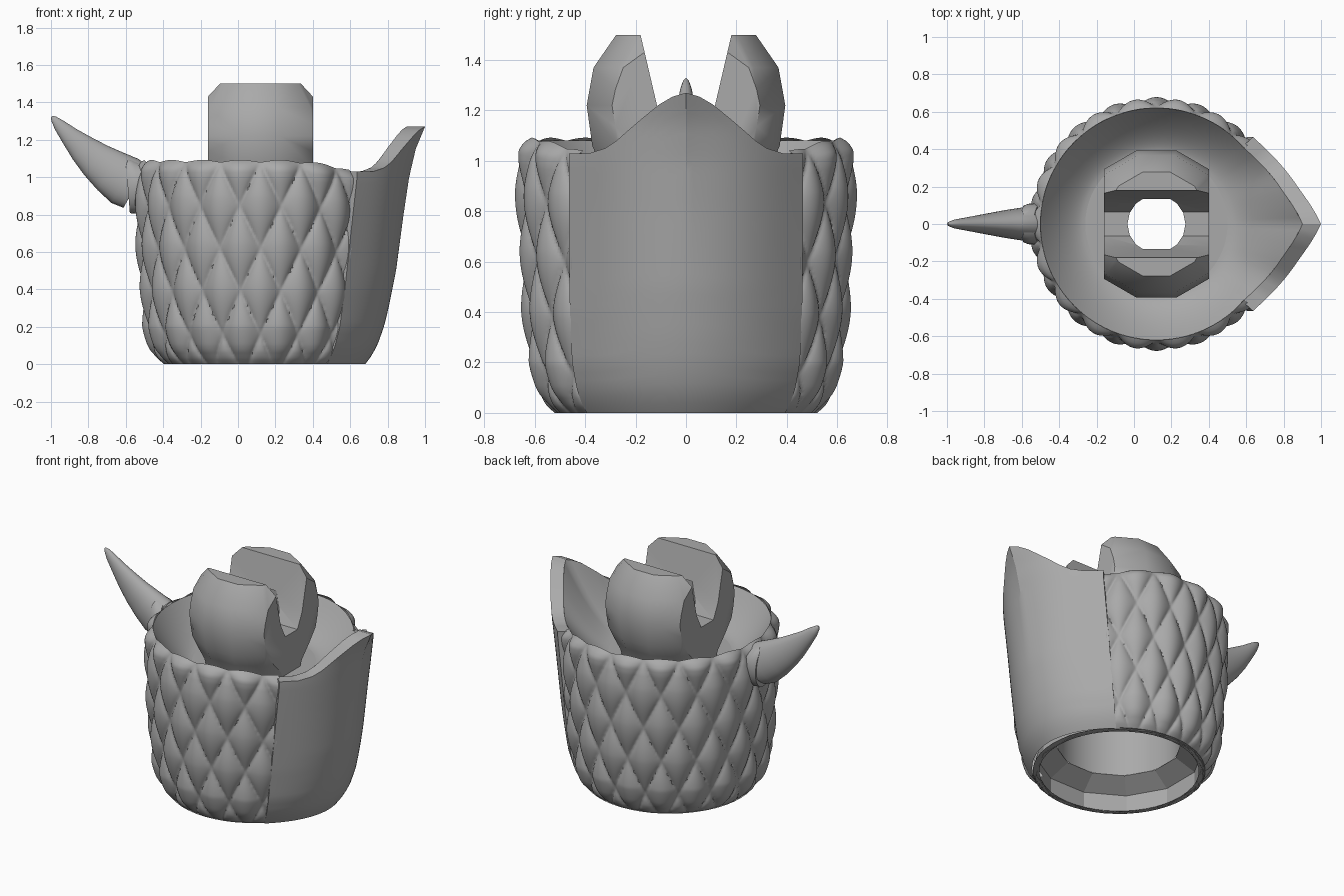
import bpy, bmesh, math
from math import sin, cos, pi, radians
from mathutils import Vector

cube = bpy.data.objects.get("Cube")
if cube:
    bpy.data.objects.remove(cube)

CX = 0.12                 # axis of the cup
GREY = (0.4, 0.4, 0.4, 1)

mat = bpy.data.materials.new("plain grey")
mat.use_nodes = True
mat.diffuse_color = GREY
mat.node_tree.nodes["Principled BSDF"].inputs["Base Color"].default_value = GREY


def finish(name, bm, angle=30):
    bmesh.ops.remove_doubles(bm, verts=bm.verts, dist=1e-5)
    bmesh.ops.recalc_face_normals(bm, faces=bm.faces)
    mesh = bpy.data.meshes.new(name)
    bm.to_mesh(mesh)
    bm.free()
    mesh.materials.append(mat)
    ob = bpy.data.objects.new(name, mesh)
    bpy.context.collection.objects.link(ob)
    smooth(ob, angle)
    return ob


def smooth(ob, angle):
    bpy.ops.object.select_all(action='DESELECT')
    ob.select_set(True)
    bpy.context.view_layer.objects.active = ob
    if angle:
        bpy.ops.object.shade_smooth_by_angle(angle=radians(angle))


def grid(us, vs, point, wrap=False, caps=False):
    """Surface through point(u, v); wrap closes it along u."""
    bm = bmesh.new()
    rows = [[bm.verts.new(point(u, v)) for u in us] for v in vs]
    n = len(us)
    for a, b in zip(rows, rows[1:]):
        for i in range(n if wrap else n - 1):
            j = (i + 1) % n
            bm.faces.new((a[i], a[j], b[j], b[i]))
    if caps:
        bm.faces.new(rows[0])
        bm.faces.new(rows[-1])
    return bm


def lathe(profile, sides, turn=0.0, caps=False):
    us = [turn + 2 * pi * i / sides for i in range(sides)]
    return grid(us, profile, lambda a, p: (CX + p[0] * cos(a), p[0] * sin(a), p[1]), True, caps)


def table(pts, x):
    for (x0, y0), (x1, y1) in zip(pts, pts[1:]):
        if x <= x1:
            return y0 + (y1 - y0) * max(0, (x - x0) / (x1 - x0))
    return pts[-1][1]


def steps(a, b, n):
    return [a + (b - a) * i / n for i in range(n + 1)]


def half_angle(z):
    """Half the angle covered by the smooth plate at height z."""
    return radians(48 - 6 * min(1, z))


def rim_z(a):
    """Rim height, dipping towards the plate."""
    away = min(1, max(0, (min(a, 2 * pi - a) - half_angle(1)) / radians(40)))
    return 1.03 + 0.05 * away * (2 - away)


# Scaled wall: a bulging cup covered in overlapping diamond bumps
WALL = [(0, .51), (.03, .535), (.1, .565), (.2, .592), (.4, .612), (.65, .628), (.9, .638), (1.0, .638), (1.05, .632), (1.085, .62)]


def wall_point(u, v):
    z = 1.085 * v
    half = half_angle(z) - .02
    a = half + (2 * pi - 2 * half) * u
    p, q = a * 18 / (2 * pi), (0.85 - z) / 0.46
    bump = abs(sin(pi * (p + q)) * sin(pi * (p - q))) ** 0.55
    fade = min(1, (1.085 - z) / 0.05) ** 0.5 * min(1, 0.3 + z / 0.1)
    r = table(WALL, z) + 0.042 * bump * fade
    return CX + r * cos(a), r * sin(a), v * rim_z(a) + 0.012 * bump * max(0, v - 0.9) * 10


finish("scaled_wall", grid(steps(0, 1, 324), steps(0, 1, 90), wall_point), 60)

# Smooth plate on the left, swept up to a pointed ridge
RIDGE = [(0, .68), (.04, .71), (.1, .745), (.2, .78), (.3, .805), (.5, .845), (.8, .885), (1, .915), (1.15, .95), (1.27, 1)]
EDGE = [(0, .53), (.04, .56), (.1, .59), (.2, .62), (.4, .645), (1, .695)]
TOP = [(0, 1.27), (.1, 1.255), (.2, 1.225), (.43, 1.13), (.55, 1.08), (.65, 1.05), (.8, 1.03), (1, 1.03)]


def plate_xy(s, z, inset=0.0):
    q = min(1, abs(s))
    side = 1 if s >= 0 else -1
    half = half_angle(z)
    tip = table(RIDGE, z) - CX - inset * 1.1
    edge = table(EDGE, z) - inset * 0.85
    r = tip + (edge - tip) * q * q * (3 - 2 * q)
    round_pt = Vector((r * cos(q * half), r * sin(q * half)))
    flat_pt = Vector((tip, 0)).lerp(Vector((edge * cos(half), edge * sin(half))), q)
    flat_pt += Vector((0.05, 0.02)) * sin(pi * q)
    w = min(1, max(0, (z - 0.35) / 0.75)) ** 1.2
    p = round_pt.lerp(flat_pt, w)
    if abs(s) > 1:
        p *= 0.88
    return CX + p.x, side * p.y


def plate_point(s, v):
    z = table(TOP, min(1, abs(s))) * min(v, 1)
    x, y = plate_xy(s, z, 0.09 if v > 1 else 0)
    return x, y, z


finish("ridged_plate", grid([-1.01] + steps(-1, 1, 40) + [1.01], steps(0, 1, 32) + [2], plate_point), 20)


# Hollow bowl, flowing from the lip down to the socket ring
def bowl_point(a, t):
    s = (a if a < pi else a - 2 * pi) / half_angle(1.05)
    if abs(s) <= 1:
        z0 = table(TOP, abs(s))
        x, y = plate_xy(s, z0, 0.09)
    else:
        z0 = rim_z(a)
        x, y = CX + 0.62 * cos(a), 0.62 * sin(a)
    x += (CX + 0.38 * cos(a) - x) * t
    y += (0.38 * sin(a) - y) * t
    return x, y, 0.86 + (z0 - 0.86) * (1 - t) ** 1.6


finish("inner_bowl", grid(steps(0, 2 * pi, 120), steps(0, 1, 14), bowl_point), 30)

# Underside: thin rim, faceted sloping step, deep recess and pierced socket floor
finish("bottom_rim", lathe([(.53, .004), (.49, .001)], 48), 30)
finish("bottom_step", lathe([(.512, 0), (.512, .12), (.385, .19)], 12, pi / 12), 0)
finish("recess", lathe([(.38, .19), (.38, .82), (.155, .82)], 48), 30)
finish("socket_floor", lathe([(.385, .86), (.155, .86)], 48), 30)

# Slotted ball joint: twelve-sided ball, flattened on two sides
bm = lathe([(.295, .84), (.31, .9), (.35, .98), (.385, 1.06), (.408, 1.22), (.38, 1.37), (.287, 1.5)],
           12, pi / 12, True)
for side in (-1, 1):
    cut = bmesh.ops.bisect_plane(bm, geom=bm.verts[:] + bm.edges[:] + bm.faces[:], dist=1e-5,
                                 plane_co=(CX + side * .28, 0, 0), plane_no=(side, 0, 0), clear_outer=True)
    rim = [e for e in cut["geom_cut"] if isinstance(e, bmesh.types.BMEdge)]
    bmesh.ops.holes_fill(bm, edges=rim)
ball = finish("slotted_ball", bm, 0)

# Cutters: the tapering slot along x and the round bore
half_slot = [(.065, 1.12), (.115, 1.22), (.192, 1.55)]
slot = half_slot + [(-y, z) for y, z in reversed(half_slot)]
slot_cutter = finish("slot_cutter", grid(slot, [CX - .6, CX + .6], lambda p, x: (x, p[0], p[1]), True, True), 0)
bore_cutter = finish("bore_cutter", lathe([(.155, .6), (.155, 1.3)], 16, 0, True), 0)
for cutter in (slot_cutter, bore_cutter):
    cutter.hide_render = True
    mod = ball.modifiers.new("cut", 'BOOLEAN')
    mod.operation = 'DIFFERENCE'
    mod.solver = 'EXACT'
    mod.object = cutter
    bpy.context.view_layer.objects.active = ball
    bpy.ops.object.modifier_apply(modifier=mod.name)
    bpy.data.objects.remove(cutter)
smooth(ball, 31)


# Horn and its cuff: oval sections swept along a rising curve
def sweep(name, sections):
    def point(a, i):
        x, z, tall, wide = sections[i]
        x0, z0 = sections[max(0, i - 1)][:2]
        x1, z1 = sections[min(len(sections) - 1, i + 1)][:2]
        d = Vector((x1 - x0, z1 - z0)).normalized()
        k = tall * sin(a)
        return x + d.y * k, wide * cos(a), z - d.x * k
    us = [2 * pi * i / 28 for i in range(28)]
    return finish(name, grid(us, range(len(sections)), point, True, True), 40)


sweep("horn", [(-.55, .95, .13, .09), (-.605, .98, .138, .087), (-.68, 1.03, .122, .075),
               (-.76, 1.09, .1, .06), (-.83, 1.152, .078, .047), (-.9, 1.22, .052, .034),
               (-.955, 1.278, .033, .024), (-.985, 1.312, .017, .013), (-.996, 1.325, .005, .004)])
sweep("horn_cuff", [(-.50, .975, .115, .105), (-.53, .965, .14, .11), (-.565, .957, .155, .108), (-.59, .955, .148, .098)])
